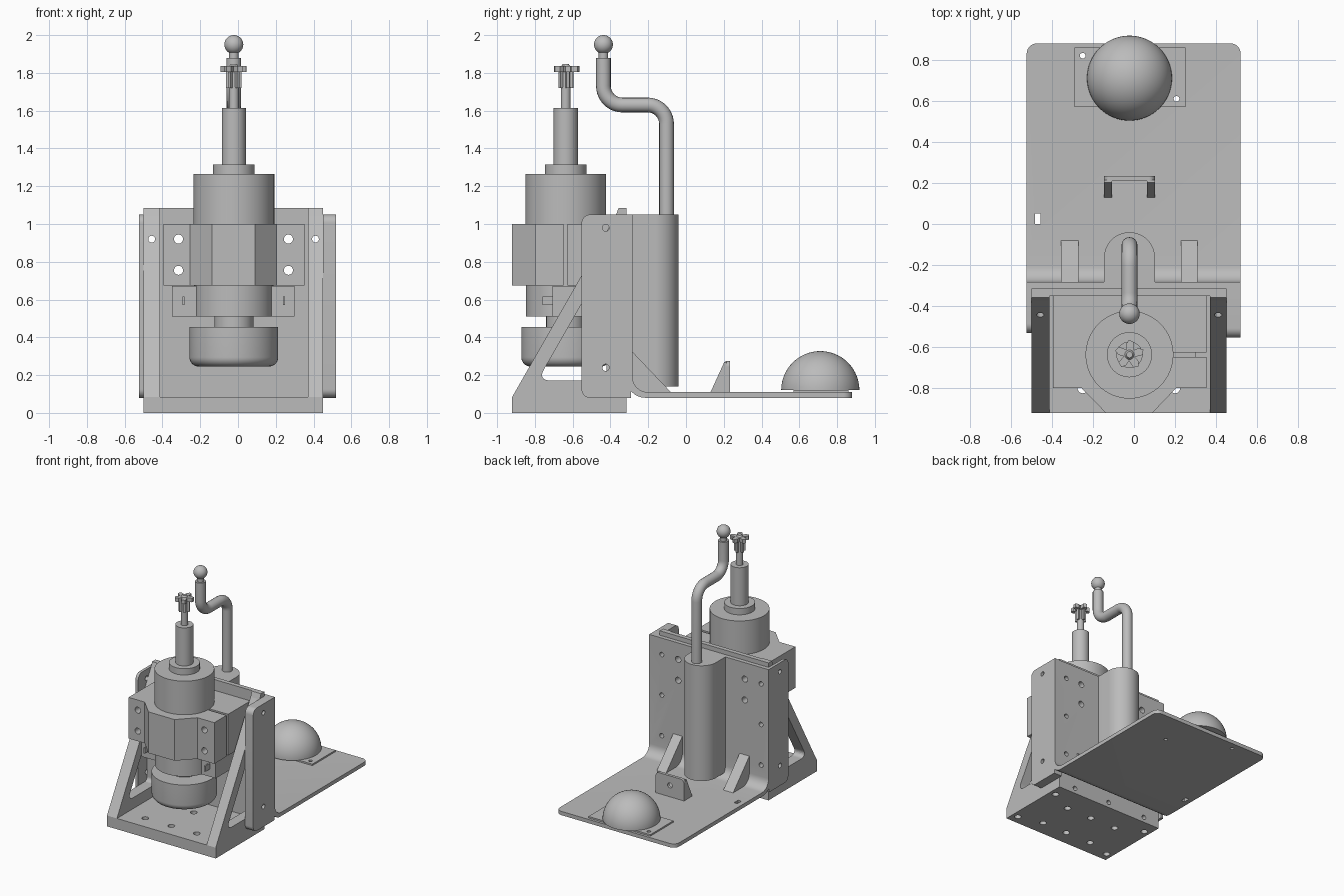
import bpy, bmesh, math
from mathutils import Vector, Matrix

if "Cube" in bpy.data.objects:
    bpy.data.objects.remove(bpy.data.objects["Cube"])

grey = bpy.data.materials.new("machine grey")
grey.use_nodes = True
grey.diffuse_color = (0.5, 0.5, 0.5, 1)
grey.node_tree.nodes["Principled BSDF"].inputs["Base Color"].default_value = (0.5, 0.5, 0.5, 1)

CX, MY = -0.022, -0.637          # shared centre line, motor axis
PLACE = {"x": lambda a, b, c: (c, a, b),
         "y": lambda a, b, c: (a, c, b),
         "z": lambda a, b, c: (a, b, c)}


def finish(name, bm, smooth=False):
    bmesh.ops.recalc_face_normals(bm, faces=bm.faces)
    mesh = bpy.data.meshes.new(name)
    bm.to_mesh(mesh)
    bm.free()
    mesh.materials.append(grey)
    ob = bpy.data.objects.new(name, mesh)
    bpy.context.collection.objects.link(ob)
    if smooth:
        shade(ob)
    return ob


def shade(ob):
    bpy.ops.object.select_all(action="DESELECT")
    ob.select_set(True)
    bpy.context.view_layer.objects.active = ob
    bpy.ops.object.shade_smooth_by_angle(angle=math.radians(30))


def rounded(points, steps=8):
    """Outline with an optional third value per point: the corner radius."""
    out = []
    for i, p in enumerate(points):
        v = Vector(p[:2])
        if len(p) < 3:
            out.append(v)
            continue
        a = v + (Vector(points[i - 1][:2]) - v).normalized() * p[2]
        b = v + (Vector(points[(i + 1) % len(points)][:2]) - v).normalized() * p[2]
        # weighted corner curve, a true arc at right angles
        for k in range(steps + 1):
            t = k / steps
            w = (1 - t) ** 2, 2 * t * (1 - t) * math.sqrt(0.5), t * t
            out.append((a * w[0] + v * w[1] + b * w[2]) / sum(w))
    return out


def add_prism(bm, points, axis, lo, hi):
    ends = [[bm.verts.new(PLACE[axis](p[0], p[1], c)) for p in points] for c in (lo, hi)]
    for ring in ends:
        bm.faces.new(ring)
    n = len(points)
    for i in range(n):
        j = (i + 1) % n
        bm.faces.new((ends[0][i], ends[0][j], ends[1][j], ends[1][i]))


def prism(name, points, axis, lo, hi, smooth=False):
    bm = bmesh.new()
    add_prism(bm, rounded(points), axis, lo, hi)
    return finish(name, bm, smooth)


def box(name, x0, x1, y0, y1, z0, z1):
    return prism(name, [(x0, y0), (x1, y0), (x1, y1), (x0, y1)], "z", z0, z1)


def circle(a, b, r, n=24):
    return [(a + r * math.cos(math.tau * i / n), b + r * math.sin(math.tau * i / n)) for i in range(n)]


def lathe(name, x, y, profile, steps=64):
    bm = bmesh.new()
    verts = [bm.verts.new((r, 0, z)) for r, z in profile]
    edges = [bm.edges.new(pair) for pair in zip(verts, verts[1:])]
    bmesh.ops.spin(bm, geom=verts + edges, cent=(0, 0, 0), axis=(0, 0, 1), angle=math.tau, steps=steps)
    bmesh.ops.remove_doubles(bm, verts=bm.verts, dist=0.0001)
    bmesh.ops.translate(bm, verts=bm.verts, vec=(x, y, 0))
    return finish(name, bm, True)


def cut(targets, outlines, axis, lo, hi):
    """Cut outlines straight through each target, then discard the cutter."""
    bm = bmesh.new()
    for outline in outlines:
        add_prism(bm, outline, axis, lo, hi)
    cutter = finish("cutter", bm)
    cutter.hide_render = True
    for ob in targets:
        mod = ob.modifiers.new("cut", "BOOLEAN")
        mod.operation, mod.solver, mod.object = "DIFFERENCE", "EXACT", cutter
        bpy.context.view_layer.objects.active = ob
        bpy.ops.object.modifier_apply(modifier=mod.name)
    bpy.data.objects.remove(cutter)


# Angle bracket: base, upright and two triangular side gussets
base = box("bracket_base", -0.5, 0.45, -0.92, -0.315, 0, 0.085)
upright = box("bracket_upright", -0.5, 0.45, -0.35, -0.315, 0.085, 1.085)
gusset = [(-0.92, 0.085), (-0.35, 0.085), (-0.35, 1.085), (-0.357, 1.085), (-0.372, 1.045)]
gussets = [prism(f"bracket_gusset_{side}", gusset, "x", lo, hi)
           for side, lo, hi in (("right", -0.5, -0.413), ("left", 0.37, 0.45))]
window = rounded([(-0.785, 0.172, 0.06), (-0.42, 0.172, 0.03), (-0.42, 0.81, 0.03)])
cut(gussets, [window], "x", -1, 1)

# Bent floor and wall sheet with side flanges
sheet = prism("floor_and_wall_sheet",
              [(0.88, 0.08), (0.88, 0.11), (-0.283, 0.11, 0.08), (-0.283, 1.05),
               (-0.315, 1.05), (-0.315, 0.08, 0.1)], "x", -0.523, 0.52)
bm = bmesh.new()
bm.from_mesh(sheet.data)
corners = [e for e in bm.edges if all(v.co.y > 0.87 for v in e.verts)
           and abs(e.verts[0].co.x - e.verts[1].co.x) < 0.001]
bmesh.ops.bevel(bm, geom=corners, offset=0.05, segments=8, profile=0.5, affect="EDGES")
bm.to_mesh(sheet.data)
bm.free()
flanges = []
for side, lo, hi, front in (("right", -0.523, -0.5, -0.53), ("left", 0.45, 0.52, -0.553)):
    outline = [(front, 0.08, 0.045), (-0.29, 0.08), (-0.29, 1.05), (front, 1.05, 0.045)]
    flanges.append(prism(f"wall_flange_{side}", outline, "x", lo, hi, True))
cut(flanges, [circle(-0.425, z, 0.018) for z in (0.24, 0.98)], "x", -1, 1)

# Wall stiffening ribs
for side, lo, hi in (("right", -0.355, -0.27), ("left", 0.23, 0.31)):
    prism(f"wall_rib_{side}", [(-0.285, 0.11), (-0.08, 0.11), (-0.285, 0.325)], "x", lo, hi)

# Motor clamp with a slit on its left side, and the lower cradle
clamp = prism("motor_clamp", [(-0.395, -0.35), (-0.395, -0.8), (-0.255, -0.8), (-0.138, -0.92),
                              (0.09, -0.92), (0.205, -0.8), (0.353, -0.8), (0.353, -0.35)],
              "z", 0.675, 1.0)
cut([clamp], [[(0.15, -0.648), (0.5, -0.648), (0.5, -0.627), (0.15, -0.627)]], "z", 0.6, 1.1)
cradle = box("lower_cradle", -0.35, 0.30, -0.706, -0.35, 0.51, 0.672)
for side, x in (("right", -0.288), ("left", 0.243)):
    box(f"cradle_tab_{side}", x - 0.006, x + 0.006, -0.76, -0.70, 0.57, 0.615)

# Bolt holes through clamp, bracket and wall
bolt_holes = [circle(x, z, 0.024) for x in (-0.315, 0.267) for z in (0.755, 0.92)]
cut([clamp, upright, sheet], bolt_holes, "y", -1, 0)
edge_holes = [circle(x, z, 0.018) for x in (-0.457, 0.41) for z in (0.28, 0.6, 0.92)]
cut([upright, sheet], edge_holes, "y", -1, 0)
cut(gussets, [circle(x, 0.92, 0.018) for x in (-0.457, 0.41)], "y", -1, 0)
cut([base], [circle(x, 0.042, 0.018) for x in (-0.36, CX, 0.3)], "y", -0.4, 0)
cut([base], [circle(x, y, 0.025) for x in (-0.25, CX, 0.2) for y in (-0.8, -0.52)], "z", -1, 1)
cut([base], [circle(x, y, 0.025) for x in (-0.45, 0.4) for y in (-0.85, -0.42)], "z", -1, 0.06)

# Motor: rounded bottom cap, neck, body, collar, spindle and shaft
cap_curve = [(0.235 - 0.05 * (1 - math.sin(a)), 0.295 - 0.05 * math.cos(a))
             for a in (math.pi / 2 * i / 8 for i in range(9))]
lathe("motor_body", CX, MY,
      [(0, 0.245)] + cap_curve +
      [(0.235, 0.455), (0.103, 0.455), (0.103, 0.51), (0.21, 0.51), (0.21, 0.70), (0.214, 0.70),
       (0.214, 1.265), (0.11, 1.265), (0.11, 1.315), (0.064, 1.315), (0.064, 1.615),
       (0.026, 1.615), (0.026, 1.725), (0, 1.725)])

# Cutter head: hub, five blades and five fins
lathe("cutter_hub", CX, MY, [(0, 1.72), (0.024, 1.72), (0.024, 1.835), (0.015, 1.848), (0, 1.848)], 24)
for i in range(5):
    turn = Matrix.Translation((CX, MY, 0)) @ Matrix.Rotation(math.tau * i / 5 + 0.3, 4, "Z")
    blade = prism(f"cutter_blade_{i + 1}", [(0.01, -0.018), (0.062, -0.02), (0.072, 0.004),
                                            (0.05, 0.018), (0.01, 0.014)], "z", 1.805, 1.836)
    fin = box(f"cutter_fin_{i + 1}", 0.01, 0.04, -0.008, 0.008, 1.72, 1.81)
    blade.matrix_world = fin.matrix_world = turn

# Rounded post on the wall
prism("handle_post", [(CX - 0.124, -0.285)] +
      [(CX - 0.124 * math.cos(a), -0.164 + 0.124 * math.sin(a))
       for a in (math.pi * i / 32 for i in range(33))] +
      [(CX + 0.124, -0.285)], "z", 0.14, 1.05, True)

# Cranked handle: a bent rod swept along a rounded path
path = rounded([(-0.103, 0.9), (-0.103, 1.63, 0.1), (-0.437, 1.63, 0.1), (-0.437, 1.88)], 10)
curve = bpy.data.curves.new("handle_rod", "CURVE")
curve.dimensions, curve.bevel_depth, curve.bevel_resolution = "3D", 0.039, 6
curve.use_fill_caps = True
spline = curve.splines.new("POLY")
spline.points.add(len(path) - 1)
for point, (y, z) in zip(spline.points, path):
    point.co = (CX, y, z, 1)
rod = bpy.data.objects.new("handle_rod", curve)
bpy.context.collection.objects.link(rod)
curve.materials.append(grey)
bpy.ops.object.select_all(action="DESELECT")
rod.select_set(True)
bpy.context.view_layer.objects.active = rod
bpy.ops.object.convert(target="MESH")
shade(bpy.context.view_layer.objects.active)
ball = [(0.05 * math.cos(a), 1.95 + 0.05 * math.sin(a))
        for a in (math.radians(-60 + 10 * i) for i in range(15))]
lathe("handle_ball", CX, -0.437, [(0, 1.87), (0.025, 1.87)] + ball + [(0, 2.0)], 32)

# Dome on its mounting plate
plate = box("dome_plate", -0.29, 0.25, 0.57, 0.86, 0.11, 0.122)
dome = [(0.207 * math.cos(a), 0.12 + 0.207 * math.sin(a)) for a in (math.pi / 2 * i / 20 for i in range(20))]
lathe("dome", CX, 0.711, [(0, 0.12)] + dome + [(0, 0.327)])
cut([plate, sheet], [circle(-0.25, 0.82, 0.014), circle(0.207, 0.61, 0.014)], "z", -1, 1)
cut([sheet], [[(-0.483, 0), (-0.455, 0), (-0.455, 0.05), (-0.483, 0.05)]], "z", -1, 1)

# Small folded stop bracket with sloping side wings
stop = prism("stop_bracket_face", [(-0.146, 0.11), (0.102, 0.11), (0.102, 0.275, 0.03),
                                   (-0.146, 0.275, 0.03)], "y", 0.21, 0.233)
cut([stop], [circle(CX, 0.2, 0.02)], "y", 0, 0.5)
for side, x in (("right", -0.146), ("left", 0.064)):
    prism(f"stop_bracket_wing_{side}", [(0.13, 0.11), (0.215, 0.11), (0.215, 0.27), (0.203, 0.27)],
          "x", x, x + 0.038)

shade(sheet)
